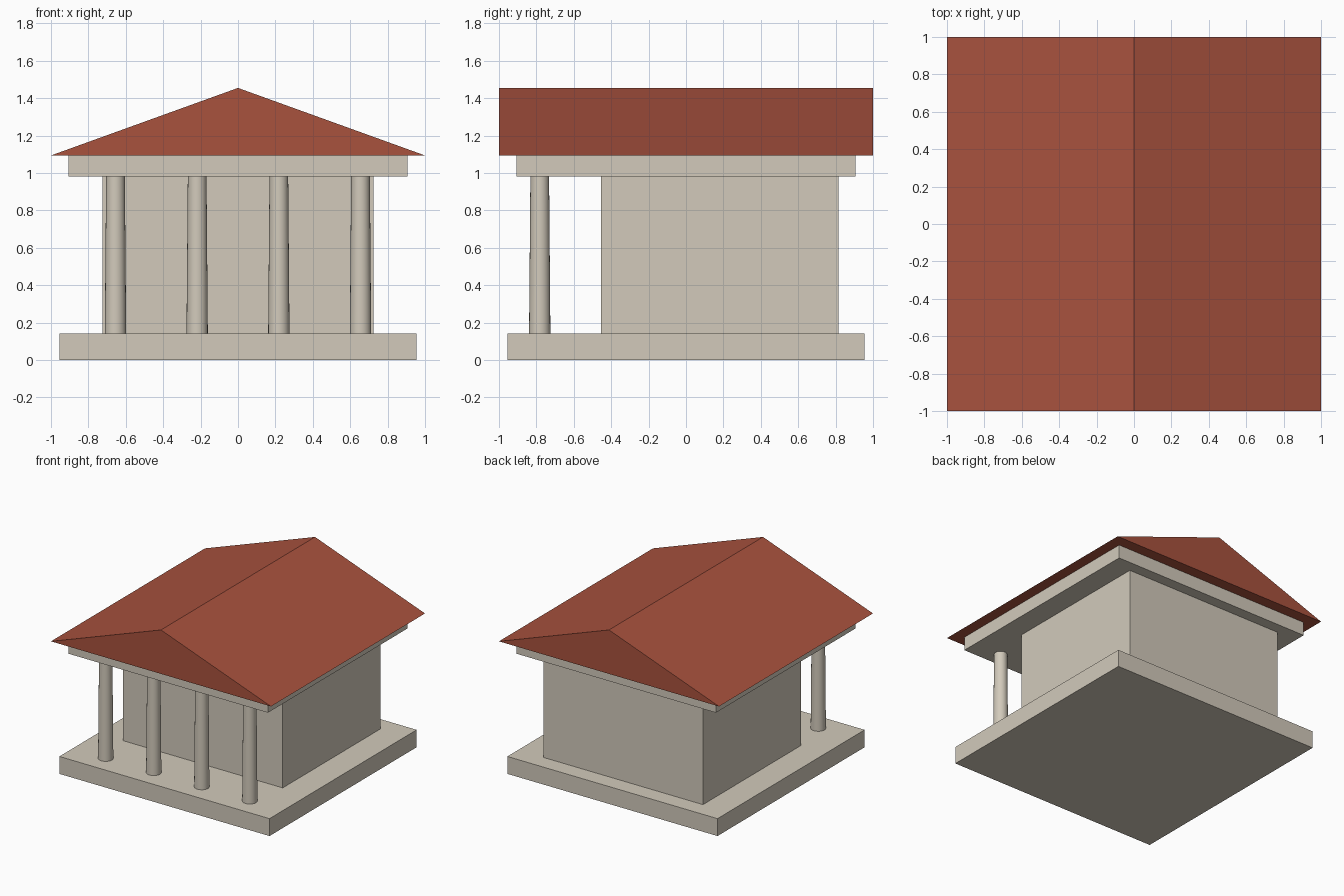
import bpy
import bmesh
import math

cube = bpy.data.objects.get("Cube")
if cube:
    bpy.data.objects.remove(cube, do_unlink=True)


def make_material(name, colour):
    mat = bpy.data.materials.new(name)
    mat.use_nodes = True
    mat.diffuse_color = (*colour, 1)
    mat.node_tree.nodes["Principled BSDF"].inputs["Base Color"].default_value = (*colour, 1)
    return mat


stone = make_material("pale stone", (0.645, 0.591, 0.497))
tile = make_material("red roof tile", (0.392, 0.084, 0.048))


def block(name, half_width, y_front, y_back, bottom, top):
    """Axis-aligned stone block, centred on x."""
    bpy.ops.mesh.primitive_cube_add(
        size=1, location=(0, (y_front + y_back) / 2, (bottom + top) / 2))
    obj = bpy.context.object
    obj.name = name
    obj.scale = (2 * half_width, y_back - y_front, top - bottom)
    bpy.ops.object.transform_apply(location=False, rotation=False, scale=True)
    obj.data.materials.append(stone)


BASE_TOP, BEAM_BOTTOM, EAVES, RIDGE = 0.143, 0.982, 1.094, 1.455

# Platform, inner chamber and the beam course under the roof
block("platform", 0.955, -0.955, 0.955, 0, BASE_TOP)
block("chamber", 0.725, -0.455, 0.815, BASE_TOP, BEAM_BOTTOM)
block("entablature", 0.907, -0.907, 0.907, BEAM_BOTTOM, EAVES)

# Tapered columns across the porch
for i in range(4):
    x = -0.655 + i * 1.31 / 3
    bpy.ops.mesh.primitive_cone_add(
        vertices=24, radius1=0.057, radius2=0.05, depth=BEAM_BOTTOM - BASE_TOP,
        location=(x, -0.782, (BASE_TOP + BEAM_BOTTOM) / 2))
    column = bpy.context.object
    column.name = f"column_{i + 1}"
    column.data.materials.append(stone)
    bpy.ops.object.shade_smooth_by_angle(angle=math.radians(40))

# Gabled roof: a triangle extruded from front to back
bm = bmesh.new()
profile = [(-1, EAVES), (1, EAVES), (0, RIDGE)]
gable = bm.faces.new([bm.verts.new((x, -1, z)) for x, z in profile])
extruded = bmesh.ops.extrude_face_region(bm, geom=[gable], use_keep_orig=True)
back = [v for v in extruded["geom"] if isinstance(v, bmesh.types.BMVert)]
bmesh.ops.translate(bm, verts=back, vec=(0, 2, 0))
bmesh.ops.recalc_face_normals(bm, faces=bm.faces)
mesh = bpy.data.meshes.new("roof")
bm.to_mesh(mesh)
bm.free()
mesh.materials.append(tile)
bpy.context.collection.objects.link(bpy.data.objects.new("roof", mesh))
